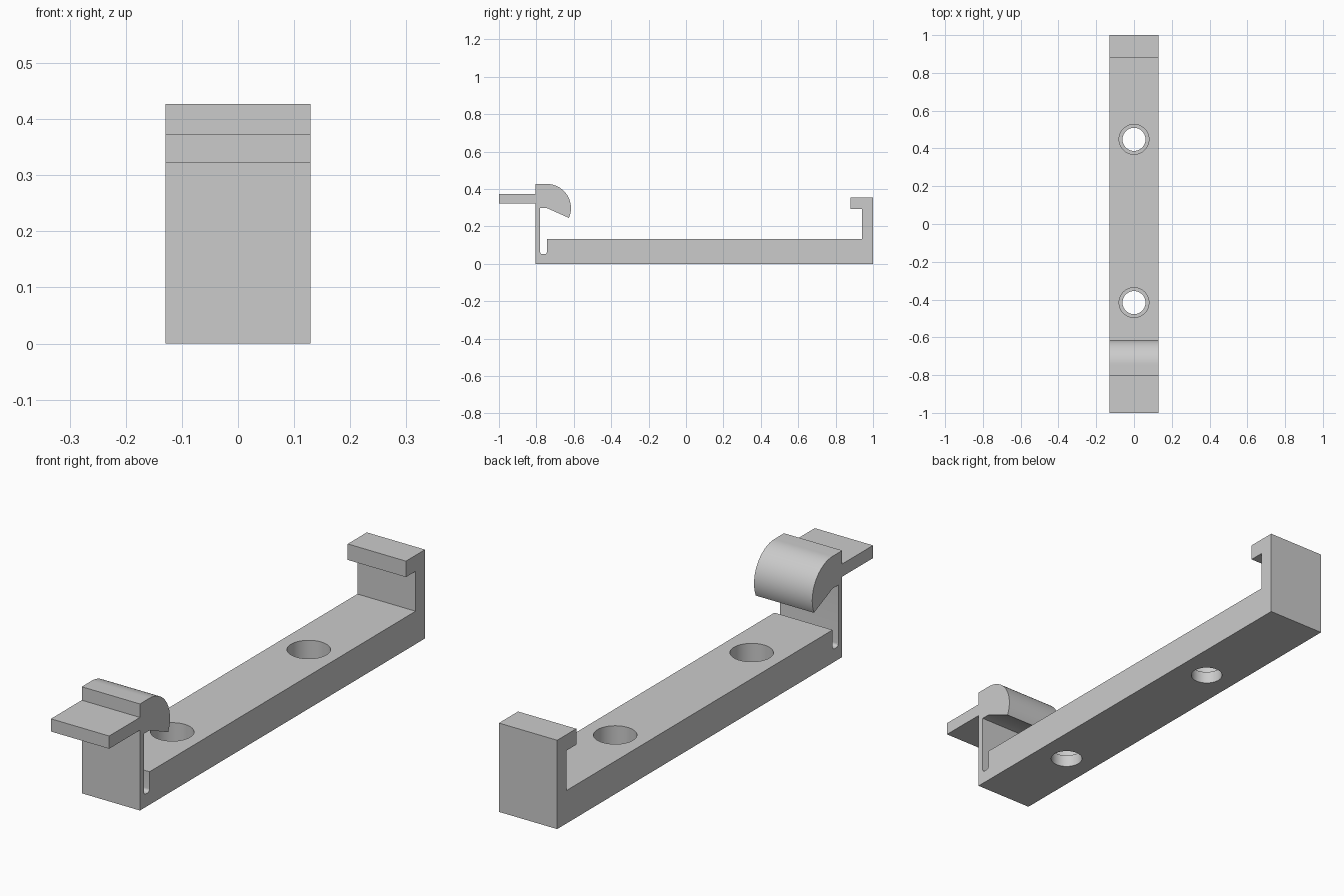
import bpy, bmesh
from math import radians, cos, sin

if "Cube" in bpy.data.objects:
    bpy.data.objects.remove(bpy.data.objects["Cube"])

HALF_W = 0.129


def arc(cy, cz, r, a0, a1, n):
    return [(cy + r * cos(radians(a0 + (a1 - a0) * i / n)),
             cz + r * sin(radians(a0 + (a1 - a0) * i / n))) for i in range(n + 1)]


def extrude_profile(name, pts):
    # Side profile (y, z) swept across the full width
    bm = bmesh.new()
    face = bm.faces.new([bm.verts.new((-HALF_W, y, z)) for y, z in pts])
    res = bmesh.ops.extrude_face_region(bm, geom=[face])
    moved = [g for g in res["geom"] if isinstance(g, bmesh.types.BMVert)]
    bmesh.ops.translate(bm, verts=moved, vec=(2 * HALF_W, 0, 0))
    bmesh.ops.recalc_face_normals(bm, faces=bm.faces)
    mesh = bpy.data.meshes.new(name)
    bm.to_mesh(mesh)
    bm.free()
    obj = bpy.data.objects.new(name, mesh)
    bpy.context.collection.objects.link(obj)
    return obj


def drill(obj, y, radius, z0, z1):
    bpy.ops.mesh.primitive_cylinder_add(vertices=64, radius=radius, depth=z1 - z0,
                                        location=(0, y, (z0 + z1) / 2))
    cutter = bpy.context.object
    cutter.name = "hole_cutter"
    cutter.hide_render = True
    mod = obj.modifiers.new("hole", "BOOLEAN")
    mod.operation = "DIFFERENCE"
    mod.solver = "EXACT"
    mod.object = cutter
    bpy.context.view_layer.objects.active = obj
    bpy.ops.object.modifier_apply(modifier=mod.name)
    bpy.data.objects.remove(cutter)


profile = [
    # base underside and fixed end hook
    (-0.805, 0), (1, 0), (1, 0.356), (0.879, 0.356), (0.879, 0.292),
    (0.94, 0.292), (0.94, 0.132), (-0.744, 0.132),
    # flex slot with rounded floor corners
    *arc(-0.756, 0.064, 0.012, 0, -90, 6),
    *arc(-0.768, 0.064, 0.012, -90, -180, 6),
    (-0.78, 0.298),
    # rounded latch nose
    (-0.744, 0.298),
    *arc(-0.744, 0.298, 0.129, -24, 90, 32),
    (-0.805, 0.427),
    # thumb tab
    (-0.805, 0.373), (-1, 0.373), (-1, 0.322), (-0.805, 0.322),
]
clip = extrude_profile("clip_bracket", profile)

# Counterbored screw holes
for y in (0.448, -0.416):
    drill(clip, y, 0.061, -0.1, 0.3)
    drill(clip, y, 0.079, 0.05, 0.2)

bpy.ops.object.select_all(action="DESELECT")
clip.select_set(True)
bpy.context.view_layer.objects.active = clip
bpy.ops.object.shade_smooth_by_angle(angle=radians(30))
